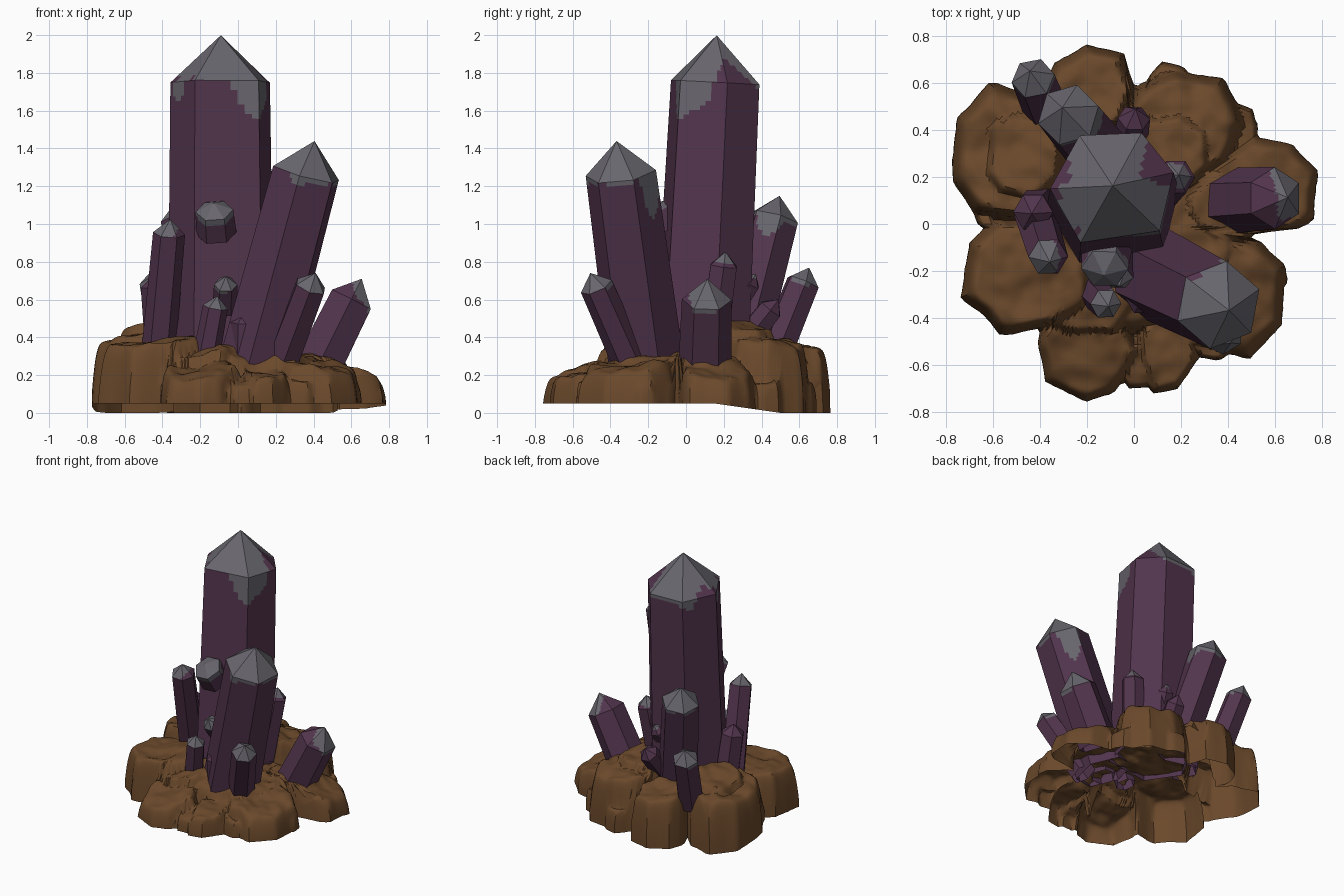
import bpy, bmesh, math, random
from mathutils import Vector, noise

if "Cube" in bpy.data.objects:
    bpy.data.objects.remove(bpy.data.objects["Cube"])

random.seed(4)


def material(name, *rgb):
    m = bpy.data.materials.new(name)
    m.diffuse_color = (*rgb, 1)
    m.use_nodes = True
    m.node_tree.nodes["Principled BSDF"].inputs["Base Color"].default_value = m.diffuse_color
    return m


BROWN = material("brown rock", 0.145, 0.066, 0.024)
PURPLE = material("dark purple", 0.085, 0.035, 0.074)
GREY = material("grey tip", 0.14, 0.134, 0.155)


def finish(bm, name, mats):
    me = bpy.data.meshes.new(name)
    bm.to_mesh(me)
    bm.free()
    for m in mats:
        me.materials.append(m)
    ob = bpy.data.objects.new(name, me)
    bpy.context.collection.objects.link(ob)
    return ob


def loft(bm, rings):
    """Join closed rings of points; returns the rings as vertices."""
    loops = [[bm.verts.new(p) for p in r] for r in rings]
    n = len(loops[0])
    for a, b in zip(loops, loops[1:]):
        for i in range(n):
            j = (i + 1) % n
            bm.faces.new((a[i], a[j], b[j], b[i]))
    return loops


def fan(bm, ring, point):
    c = bm.verts.new(point)
    for i in range(len(ring)):
        bm.faces.new((ring[i - 1], ring[i], c))


def crystal(name, base, shoulder, r, rot=0, streaks=(), tip=0.93, lift=0, corners=None):
    """Six-sided pointed column; streaks = (angle, half width, drop of the grey edge)."""
    base, shoulder = Vector(base), Vector(shoulder)
    axis = shoulder - base
    length = axis.length
    apex = shoulder + axis / length * r * tip
    q = Vector((0, 0, 1)).rotation_difference(axis)
    angles = corners or [rot + 60 * k for k in range(6)]
    pts = [q @ Vector((math.cos(a), math.sin(a), 0)) * r for a in map(math.radians, angles)]
    # each side is split in columns so the grey edge can be ragged
    outline = [pts[k - 1].lerp(pts[k], c / 9) for k in range(6) for c in range(9)]
    rows = max(8, int(length / 0.025))
    rings = [[base + axis * i / rows + p * (1.07 - 0.07 * i / rows) for p in outline]
             for i in range(rows + 1)]
    rim = rings[-1]
    for s in range(1, 8):
        rings.append([p.lerp(apex, s / 8) for p in rim])
    bm = bmesh.new()
    loops = loft(bm, rings)
    fan(bm, loops[-1], apex)
    # grey tip above a noisy edge
    for f in bm.faces:
        p = f.calc_center_median()
        local = q.inverted() @ (p - base)
        edge = length + lift - 0.1 * r + 0.35 * r * noise.noise(p * 7)
        ang = math.degrees(math.atan2(local.y, local.x))
        for a, w, drop in streaks:
            d = abs((ang - a + 180) % 360 - 180)
            edge -= drop * max(0, 1 - (d / w) ** 2)
        f.material_index = int(local.z > edge)
    return finish(bm, name, [PURPLE, GREY])


# rocks of the base: each is an angular slab described by a height rule
rocks = []


def rock(x, y, rx, ry, top, slope=0.2):
    turn = random.random()
    sides = [(math.cos(a) / d, math.sin(a) / d) for a, d in
             ((math.tau * (k + turn + random.uniform(-0.2, 0.2)) / 8, random.uniform(0.9, 1.02))
              for k in range(8))]
    rocks.append((x, y, rx, ry, top, Vector((x, y)).normalized() * slope, sides))


rock(0, 0, 0.5, 0.5, 0.31)               # core
rock(-0.53, 0.29, 0.26, 0.3, 0.4)        # left back
rock(-0.19, 0.56, 0.19, 0.2, 0.36)       # back left
rock(0.2, 0.42, 0.27, 0.25, 0.39)        # back right
rock(0.55, 0.16, 0.24, 0.22, 0.25, 0.4)  # right
rock(0.4, -0.3, 0.26, 0.28, 0.26)        # right front
rock(-0.46, -0.22, 0.29, 0.26, 0.38, 0.1)  # left front
rock(-0.2, -0.54, 0.22, 0.22, 0.23)      # front
rock(0.14, -0.54, 0.13, 0.17, 0.21)      # front right
rock(-0.47, 0.28, 0.18, 0.2, 0.46)       # ledges on top
rock(0.14, 0.32, 0.2, 0.17, 0.46)
rock(-0.2, -0.3, 0.24, 0.19, 0.33)
rock(0.4, 0.08, 0.2, 0.16, 0.31)
for i in range(11):                      # low lumps round the edge
    a = math.tau * (i + 0.3) / 11
    rock(0.6 * math.cos(a), 0.6 * math.sin(a), 0.1, 0.1, 0.17)


def height(px, py):
    """Height of the highest rock over a point, or None outside them all."""
    best = None
    w = Vector((px, py, 0))
    px += 0.02 * noise.noise(w * 6)
    py += 0.02 * noise.noise(w * 6 + Vector((9, 9, 9)))
    bump = 0.035 * noise.noise(w * 5) + 0.015 * noise.noise(w * 14)
    for x, y, rx, ry, top, out, sides in rocks:
        u, v = px - x, py - y
        if abs(u) > 1.2 * rx or abs(v) > 1.2 * ry:
            continue
        rho = max(u / rx * c + v / ry * s for c, s in sides)
        if rho < 1:
            h = 1 - (max(0, rho - 0.7) / 0.3) ** 4
            z = 0.05 + h * (top - 0.05 + bump - out.x * u - out.y * v)
            best = z if best is None else max(best, z)
    return best


def rim(y):
    return 0.05 * min(1, max(0, (0.5 - y) / 0.35))


# rocky base: one open-bottomed shell over all the rocks
N, M = 220, 60
rings = [[] for _ in range(M + 1)]
for i in range(N):
    a = math.tau * i / N
    c, s = math.cos(a), math.sin(a)
    R = 0.95
    while height(R * c, R * s) is None:
        R -= 0.004
    for j in range(M):
        r = R * (1 - (1 - (j + 0.5) / M) ** 1.3)
        z = height(r * c, r * s) or 0
        rings[j].append((r * c, r * s, max(z, rim(r * s))))
    rings[M].append((R * c, R * s, rim(R * s)))
bm = bmesh.new()
loops = loft(bm, rings[::-1])
fan(bm, loops[-1], (0, 0, height(0, 0)))
base = finish(bm, "rock_base", [BROWN])
base.select_set(True)
bpy.context.view_layer.objects.active = base
bpy.ops.object.shade_smooth_by_angle(angle=math.radians(38))

# large crystals
crystal("main_crystal", (-0.085, 0.075, 0.28), (-0.09, 0.15, 1.75), 0.268, 0,
        [(-35, 40, 0.13), (28, 32, -0.16)], corners=[15, 63, 122, 180, 239, 318])
crystal("front_right_crystal", (0.09, -0.21, 0.26), (0.36, -0.345, 1.27), 0.19, 20,
        [(60, 28, 0.22)])
crystal("right_crystal", (0.41, 0.1, 0.22), (0.6, 0.11, 0.6), 0.132, 30,
        [(190, 95, -0.1)])
crystal("back_left_crystal", (-0.12, 0.27, 0.27), (-0.28, 0.465, 1.03), 0.135, 15,
        [(-10, 35, 0.14)])
crystal("far_back_crystal", (-0.36, 0.45, 0.27), (-0.43, 0.62, 0.69), 0.093, 10)
crystal("left_crystal", (-0.42, 0.04, 0.33), (-0.365, -0.14, 0.95), 0.085, 0,
        [(0, 90, -0.05)])
crystal("front_small_crystal", (0.22, -0.28, 0.23), (0.385, -0.475, 0.67), 0.088, 30)

# small crystals sprouting from the cluster
crystal("sprout_front", (-0.17, -0.29, 0.29), (-0.12, -0.34, 0.56), 0.067)
crystal("sprout_front_mid", (-0.07, -0.12, 0.55), (-0.065, -0.23, 0.68), 0.062)
crystal("knob_front", (-0.115, -0.11, 0.95), (-0.125, -0.19, 1.07), 0.1, 0, tip=0.5, lift=-0.03)
crystal("sprout_left", (-0.4, 0.08, 0.33), (-0.43, 0.05, 0.67), 0.085, tip=0.8, lift=0.1)
crystal("sprout_back", (-0.02, 0.33, 0.4), (0, 0.45, 0.55), 0.07, lift=0.1)
crystal("sprout_back_high", (-0.03, 0.25, 0.55), (0, 0.34, 0.69), 0.06, lift=0.03)
crystal("sprout_right", (0.12, 0.14, 0.33), (0.18, 0.2, 0.78), 0.08, lift=0.03)
crystal("sprout_base", (0.04, -0.28, 0.27), (0.04, -0.31, 0.48), 0.08, lift=0.1)
